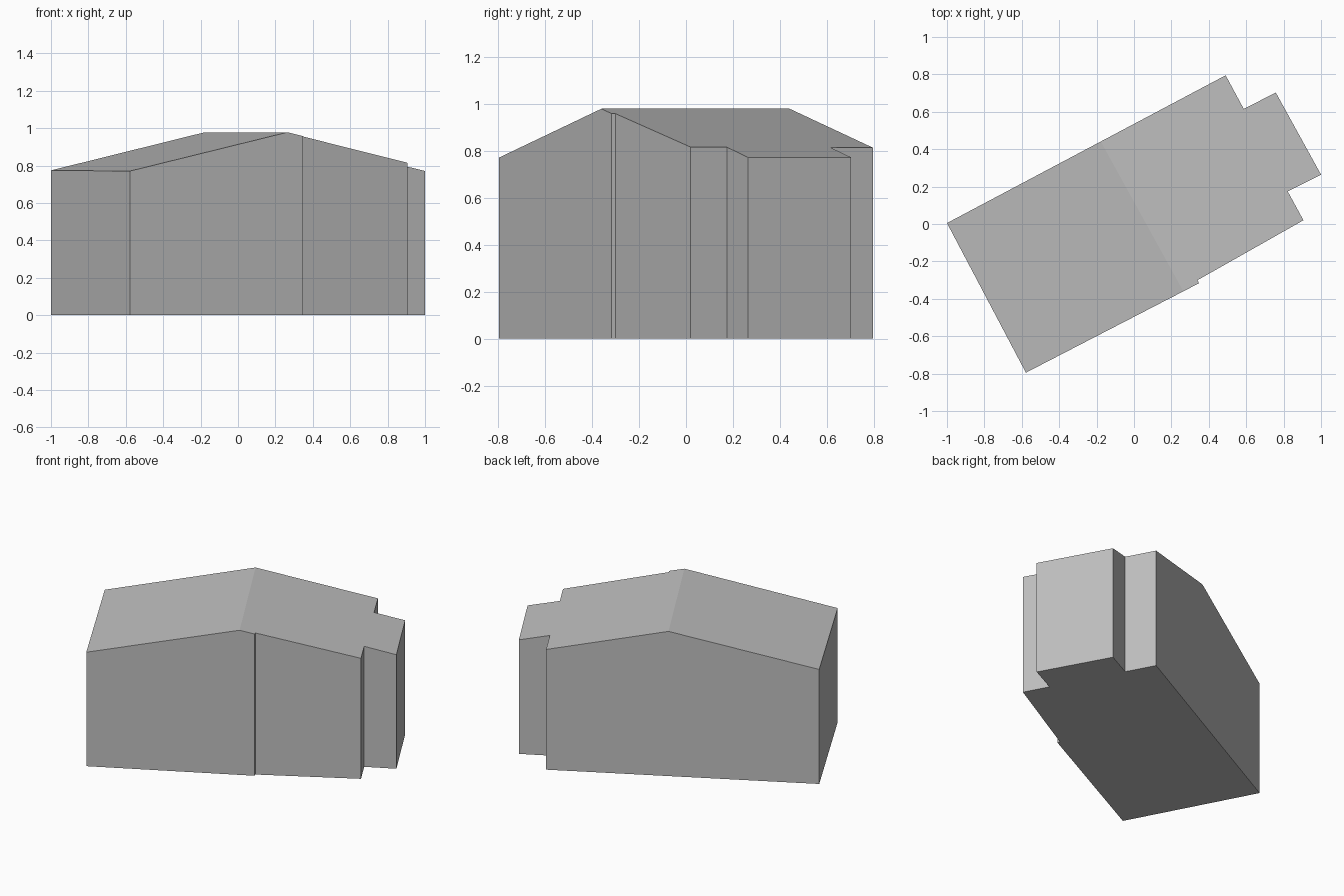
import bpy
import bmesh
from mathutils import Vector

cube = bpy.data.objects.get("Cube")
if cube:
    bpy.data.objects.remove(cube, do_unlink=True)

# Plain grey for the whole building
grey = bpy.data.materials.new("light grey")
grey.use_nodes = True
colour = (0.52, 0.52, 0.52, 1)
grey.diffuse_color = colour
grey.node_tree.nodes["Principled BSDF"].inputs["Base Color"].default_value = colour

# Stepped ground outline, counter-clockwise
OUTLINE = [(-1, 0.005), (-0.578, -0.795), (0.347, -0.317), (0.34, -0.3),
           (0.906, 0.02), (0.822, 0.174), (1, 0.264), (0.758, 0.703),
           (0.587, 0.615), (0.49, 0.795)]
RIDGE_FRONT = Vector((0.264, -0.36, 0))
RIDGE_BACK = Vector((-0.177, 0.44, 0))
RIDGE_HEIGHT = 0.978
ROOF_SLOPE = 0.219

# Walls: outline raised to ridge height
bm = bmesh.new()
floor = bm.faces.new([bm.verts.new((x, y, 0)) for x, y in OUTLINE])
raised = bmesh.ops.extrude_face_region(bm, geom=[floor], use_keep_orig=True)
top = [v for v in raised["geom"] if isinstance(v, bmesh.types.BMVert)]
bmesh.ops.translate(bm, verts=top, vec=(0, 0, RIDGE_HEIGHT))

# Gable roof: cut along the ridge, then lower the top by distance from it
across = (RIDGE_BACK - RIDGE_FRONT).cross(Vector((0, 0, 1))).normalized()
bmesh.ops.bisect_plane(bm, geom=bm.verts[:] + bm.edges[:] + bm.faces[:],
                       plane_co=RIDGE_FRONT, plane_no=across)
for v in bm.verts:
    if v.co.z > 0.5:
        v.co.z = RIDGE_HEIGHT - ROOF_SLOPE * abs((v.co - RIDGE_FRONT).dot(across))

bmesh.ops.recalc_face_normals(bm, faces=bm.faces[:])
mesh = bpy.data.meshes.new("gabled_building")
bm.to_mesh(mesh)
bm.free()
mesh.materials.append(grey)
building = bpy.data.objects.new("gabled_building", mesh)
bpy.context.collection.objects.link(building)
